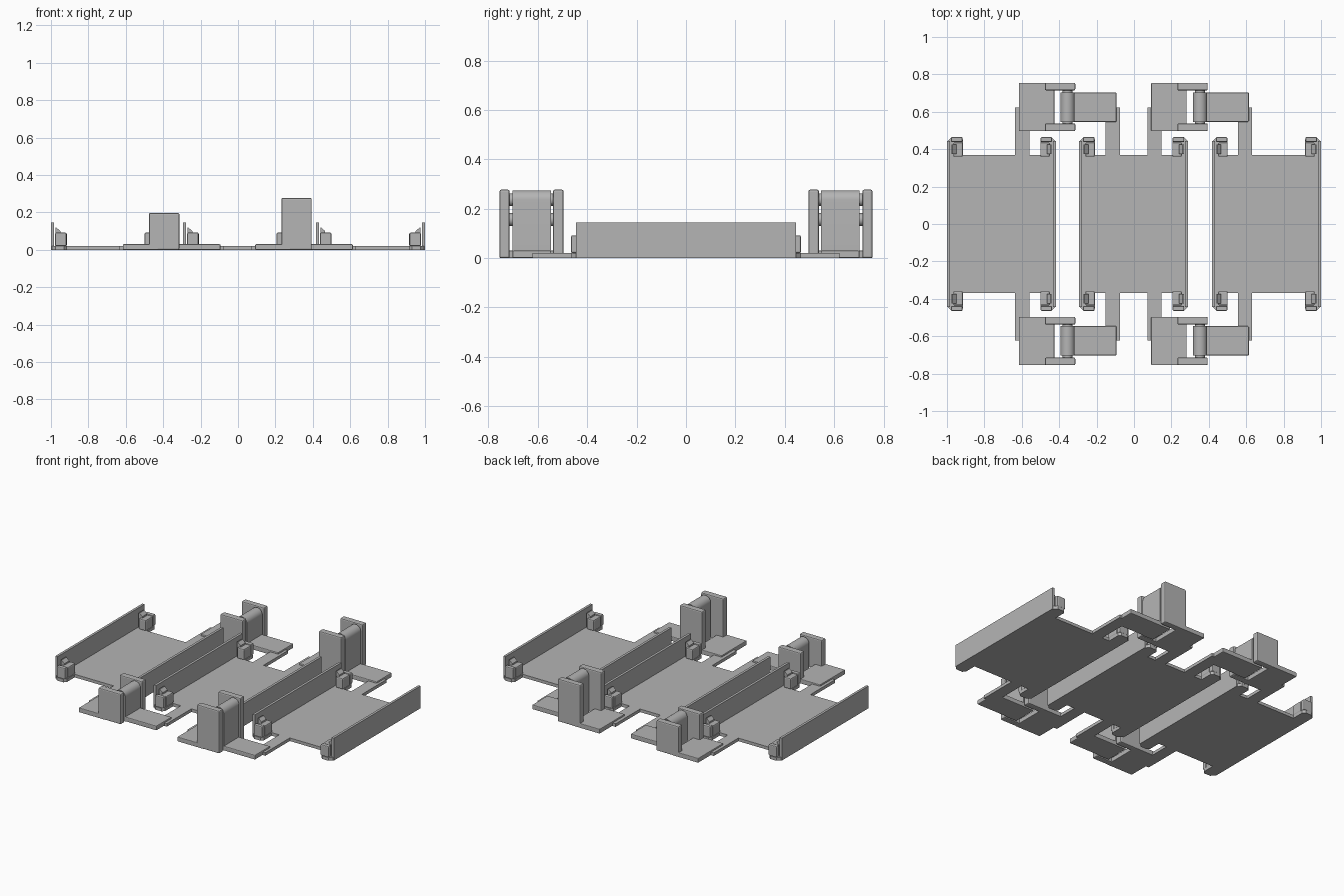
import bpy, bmesh, math

if "Cube" in bpy.data.objects:
    bpy.data.objects.remove(bpy.data.objects["Cube"])

grey = bpy.data.materials.new("plain_grey")
grey.use_nodes = True
grey.diffuse_color = (0.46, 0.46, 0.46, 1)
grey.node_tree.nodes["Principled BSDF"].inputs["Base Color"].default_value = (0.46, 0.46, 0.46, 1)


def prism(name, outline, low, high, axis="z", bevel=0, smooth=False):
    """Extrude an outline along z (outline in x, y) or along y (outline in x, z)."""
    def place(p, h):
        return (p[0], p[1], h) if axis == "z" else (p[0], h, p[1])
    bm = bmesh.new()
    bottom = [bm.verts.new(place(p, low)) for p in outline]
    top = [bm.verts.new(place(p, high)) for p in outline]
    bm.faces.new(bottom)
    bm.faces.new(top)
    for i in range(len(outline)):
        j = (i + 1) % len(outline)
        bm.faces.new((bottom[i], bottom[j], top[j], top[i]))
    bmesh.ops.recalc_face_normals(bm, faces=bm.faces)
    mesh = bpy.data.meshes.new(name)
    bm.to_mesh(mesh)
    bm.free()
    mesh.materials.append(grey)
    obj = bpy.data.objects.new(name, mesh)
    bpy.context.collection.objects.link(obj)
    if bevel:
        mod = obj.modifiers.new("soft_edges", "BEVEL")
        mod.width, mod.segments = bevel, 2
        mod.limit_method, mod.angle_limit = "ANGLE", math.radians(40)
    if smooth:
        bpy.ops.object.select_all(action="DESELECT")
        obj.select_set(True)
        bpy.context.view_layer.objects.active = obj
        bpy.ops.object.shade_smooth_by_angle(angle=math.radians(35))
    return obj


def box(name, x, y, z, bevel=0):
    x, y = sorted(x), sorted(y)
    outline = [(x[0], y[0]), (x[1], y[0]), (x[1], y[1]), (x[0], y[1])]
    return prism(name, outline, z[0], z[1], bevel=bevel)


def arc(cx, cz, r, start, end, steps=16):
    angles = [math.radians(start + (end - start) * i / steps) for i in range(steps + 1)]
    return [(cx + r * math.cos(a), cz + r * math.sin(a)) for a in angles]


THICK = 0.02
EDGE = 0.37
HALF = 0.292


def tray_side(label, cx, side):
    """Wall with its end feet and clips on one long side of a tray."""
    def u(d):
        return cx + side * (HALF - d)
    box(label + "_wall", (u(0), u(0.016)), (-0.445, 0.445), (0, 0.145))
    for sy, end in ((-1, "front"), (1, "back")):
        name = f"{label}_{end}"
        foot = [(u(0), sy * EDGE), (u(0), sy * 0.44), (u(0.025), sy * 0.465),
                (u(0.07), sy * 0.465), (u(0.085), sy * 0.45), (u(0.085), sy * EDGE)]
        prism(name + "_foot", foot, 0, THICK)
        box(name + "_clip", (u(0.034), u(0.085)), (sy * 0.36, sy * 0.436), (THICK, 0.09), 0.007)
        box(name + "_clip_end", (u(0.022), u(0.083)), (sy * 0.438, sy * 0.465), (THICK, 0.092), 0.006)
        tab = [(u(0.024), THICK), (u(0.05), THICK), (u(0.05), 0.1), (u(0.03), 0.118), (u(0.024), 0.118)]
        prism(name + "_clip_tab", tab, sy * 0.375, sy * 0.425, axis="y")


# Trays, each with arms on the sides that meet a hinge
trays = [("left_tray", 0.708, [0.593]),
         ("middle_tray", -0.002, [-0.114, 0.109]),
         ("right_tray", -0.708, [-0.597])]
for tray, cx, arms in trays:
    box(tray + "_floor", (cx - HALF, cx + HALF), (-EDGE, EDGE), (0, THICK))
    tray_side(tray + "_outer_left", cx, 1)
    tray_side(tray + "_outer_right", cx, -1)
    for ax in arms:
        for sy, end in ((-1, "front"), (1, "back")):
            box(f"{tray}_{end}_arm", (ax - 0.038, ax + 0.038), (sy * EDGE, sy * 0.622), (0, THICK))


def hinge(label, x, height, sy):
    """Fixed leaf with two cheeks, and a moving leaf with a rounded upright between them."""
    base = 0.03
    box(label + "_fixed_leaf", (x, x + 0.19), (sy * 0.496, sy * 0.755), (0, base), 0.004)
    for part, a, b in (("inner", 0.496, 0.538), ("outer", 0.714, 0.755)):
        box(f"{label}_{part}_cheek", (x + 0.14, x + 0.302), (sy * a, sy * b), (0, height), 0.007)
    box(label + "_moving_leaf", (x + 0.225, x + 0.522), (sy * 0.546, sy * 0.703), (0, base), 0.005)
    radius = 0.038
    cx, cz = x + 0.261, height - radius - 0.003
    upright = [(cx - radius, 0), (cx + radius, 0)] + arc(cx, cz, radius, 0, 180)
    prism(label + "_upright", upright, sy * 0.546, sy * 0.703, axis="y", smooth=True)
    pin = arc(cx, cz, 0.026, 0, 337.5, 15)
    prism(label + "_pin", pin, sy * 0.53, sy * 0.72, axis="y", smooth=True)


# Hinges: low pair on one side, tall pair on the other
for sy, end in ((-1, "front"), (1, "back")):
    hinge(f"low_{end}_hinge", -0.616, 0.197, sy)
    hinge(f"tall_{end}_hinge", 0.092, 0.277, sy)
